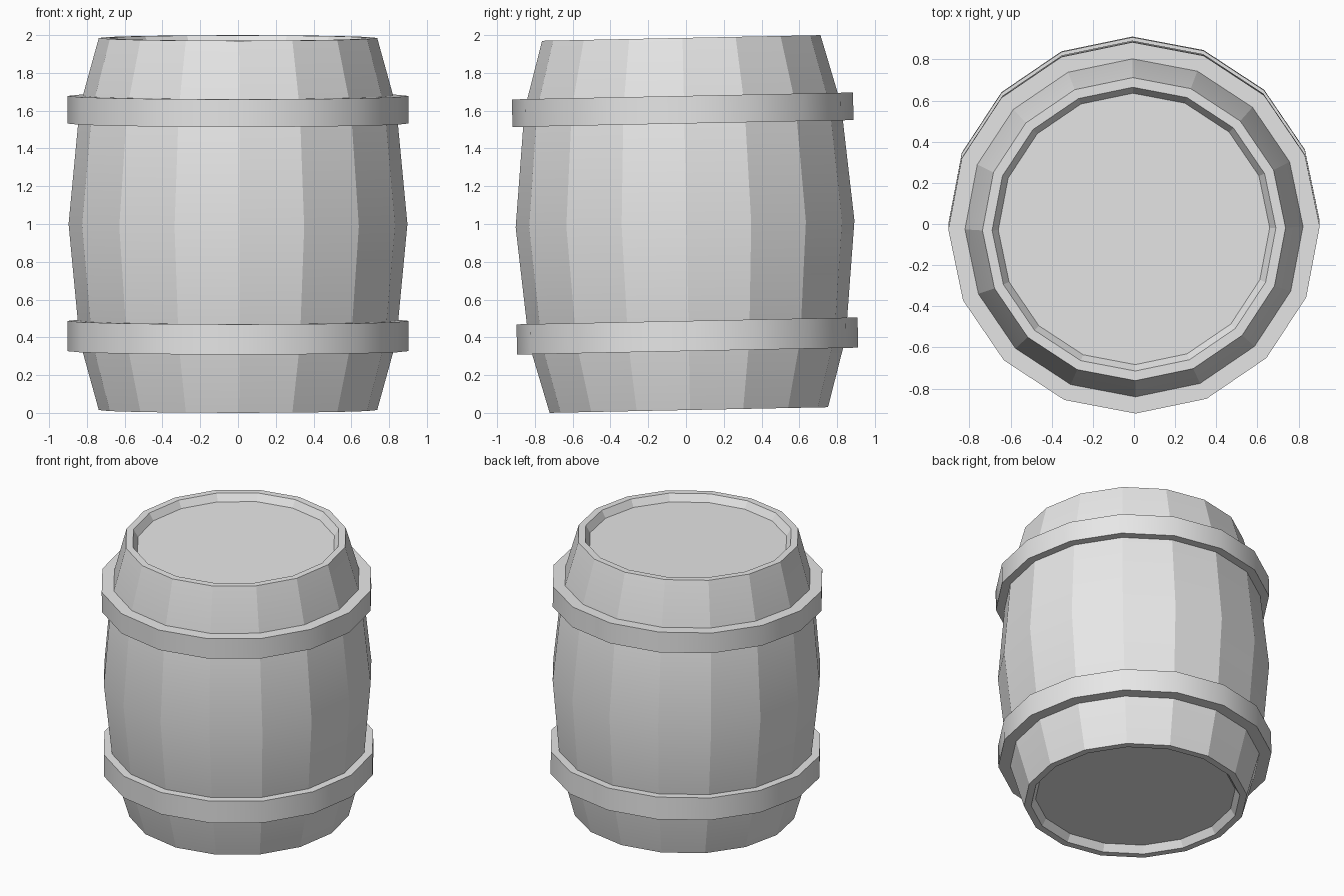
import bpy, bmesh, math

cube = bpy.data.objects.get("Cube")
if cube:
    bpy.data.objects.remove(cube, do_unlink=True)

SIDES = 16
TILT = math.radians(1.16)   # the whole barrel leans slightly forward
YAW = math.radians(0.5)

grey = bpy.data.materials.new("plain_grey")
grey.use_nodes = True
grey.diffuse_color = (0.8, 0.8, 0.8, 1)
grey.node_tree.nodes["Principled BSDF"].inputs["Base Color"].default_value = (0.8, 0.8, 0.8, 1)


def lathe(name, profile, closed, smooth_angle):
    """Turn a (radius, height) profile around z; cap its ends or close it into a ring."""
    bm = bmesh.new()
    rings = []
    for r, z in profile:
        angles = [YAW + math.tau * i / SIDES for i in range(SIDES)]
        rings.append([bm.verts.new((r * math.cos(a), r * math.sin(a), z)) for a in angles])
    pairs = list(zip(rings, rings[1:]))
    if closed:
        pairs.append((rings[-1], rings[0]))
    else:
        bm.faces.new(rings[0])
        bm.faces.new(rings[-1])
    for low, high in pairs:
        for i in range(SIDES):
            j = (i + 1) % SIDES
            bm.faces.new((low[i], low[j], high[j], high[i]))
    bmesh.ops.recalc_face_normals(bm, faces=bm.faces)
    mesh = bpy.data.meshes.new(name)
    bm.to_mesh(mesh)
    bm.free()
    mesh.materials.append(grey)
    obj = bpy.data.objects.new(name, mesh)
    bpy.context.collection.objects.link(obj)
    obj.location = (0, -0.005, 1)
    obj.rotation_euler = (TILT, 0, 0)
    bpy.ops.object.select_all(action="DESELECT")
    obj.select_set(True)
    bpy.context.view_layer.objects.active = obj
    bpy.ops.object.shade_smooth_by_angle(angle=math.radians(smooth_angle))
    return obj


# Barrel body: recessed lid, rim, shoulder, belly, mirrored below
half = [(0.66, 0.935), (0.69, 0.985), (0.737, 0.985), (0.838, 0.62)]
profile = [(r, -z) for r, z in half] + [(0.897, 0)] + half[::-1]
lathe("barrel_body", profile, False, 18)

# Hoops
for name, z, h in (("upper_hoop", 0.605, 0.073), ("lower_hoop", -0.593, 0.08)):
    ring = [(0.81, z - h), (0.903, z - h), (0.903, z + h), (0.81, z + h)]
    lathe(name, ring, True, 30)
